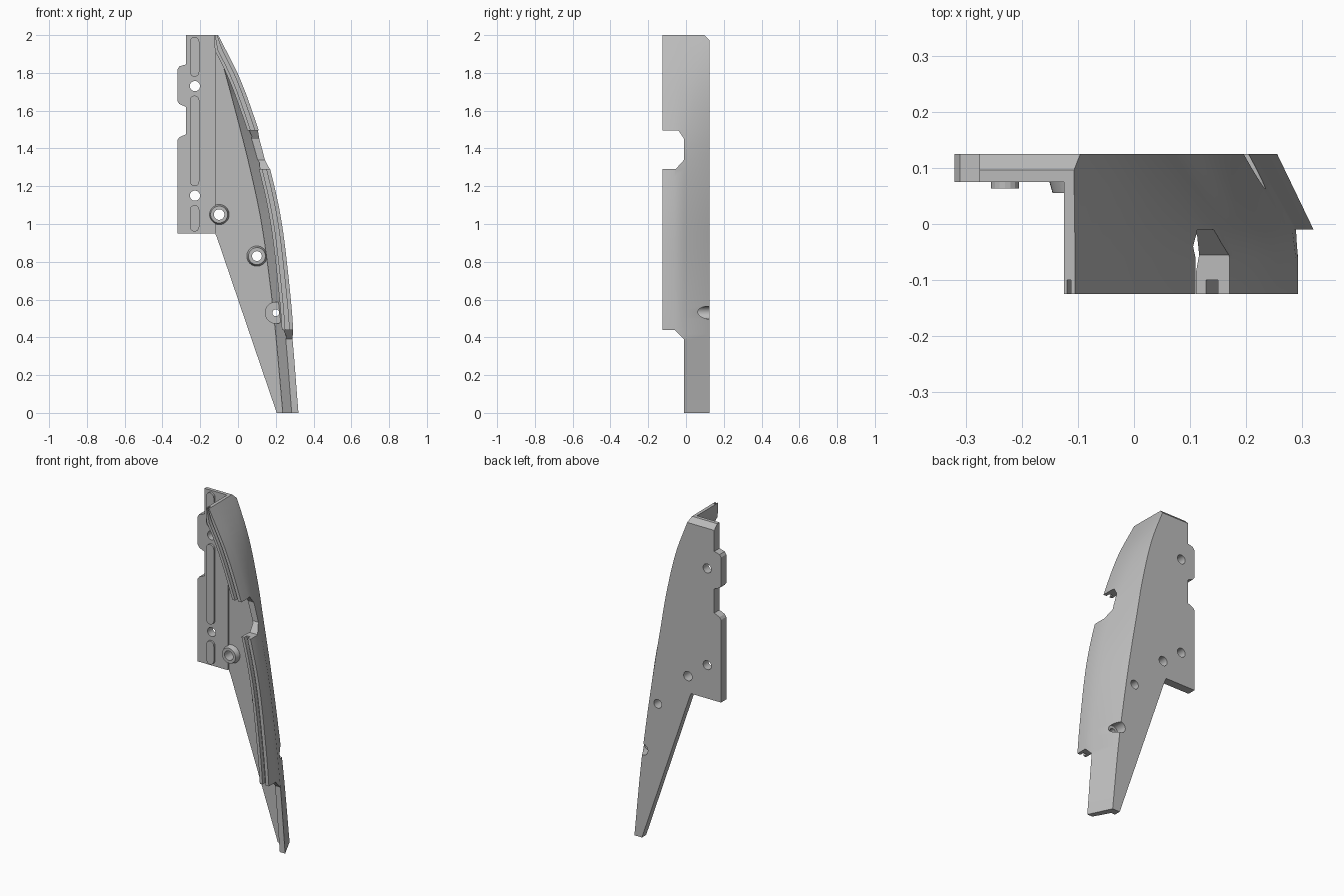
import bpy, bmesh, math

cube = bpy.data.objects.get("Cube")
if cube:
    bpy.data.objects.remove(cube, do_unlink=True)

gray = bpy.data.materials.new("plain_gray")
gray.use_nodes = True
gray.diffuse_color = (0.5, 0.5, 0.5, 1)
gray.node_tree.nodes["Principled BSDF"].inputs["Base Color"].default_value = (0.5, 0.5, 0.5, 1)

BACK, FRONT = 0.125, -0.125


def loft(name, rings):
    """Closed solid through a list of equally sized point rings."""
    bm = bmesh.new()
    loops = [[bm.verts.new(p) for p in ring] for ring in rings]
    for a, b in zip(loops, loops[1:]):
        for i in range(len(a)):
            j = (i + 1) % len(a)
            bm.faces.new((a[i], a[j], b[j], b[i]))
    bm.faces.new(loops[0])
    bm.faces.new(loops[-1])
    bmesh.ops.recalc_face_normals(bm, faces=bm.faces)
    mesh = bpy.data.meshes.new(name)
    bm.to_mesh(mesh)
    bm.free()
    mesh.materials.append(gray)
    ob = bpy.data.objects.new(name, mesh)
    bpy.context.collection.objects.link(ob)
    return ob


def prism_y(name, pts, lo, hi):
    return loft(name, [[(x, y, z) for x, z in pts] for y in (lo, hi)])


def prism_x(name, pts):
    return loft(name, [[(x, y, z) for y, z in pts] for x in (-1, 1)])


def circle(x, z, r, n=32):
    return [(x + r * math.cos(i * math.tau / n), z + r * math.sin(i * math.tau / n)) for i in range(n)]


def rod(name, x, z, r, lo, hi, r_front=None):
    rings = ((lo, r_front or r), (hi, r))
    return loft(name, [[(a, y, b) for a, b in circle(x, z, rad)] for y, rad in rings])


def cut(ob, cutters):
    for c in cutters:
        mod = ob.modifiers.new("cut", 'BOOLEAN')
        mod.operation, mod.solver, mod.object = 'DIFFERENCE', 'EXACT', c
    bpy.context.view_layer.update()
    mesh = bpy.data.meshes.new_from_object(ob.evaluated_get(bpy.context.evaluated_depsgraph_get()))
    ob.modifiers.clear()
    ob.data = mesh


# Curved edge: height, outer lip x, crease x, crease y, back edge x, inner foot x
KEYS = [(0, .305, .32, -.01, .255, .237),
        (.43, .293, .285, -.01, .212, .198),
        (.76, .263, .247, -.01, .168, .16),
        (1.04, .226, .208, -.01, .125, .118),
        (1.3, .168, .15, -.005, .08, .062),
        (1.5, .108, .092, .02, .045, .012),
        (1.77, .01, 0, .05, -.02, -.06),
        (2, -.105, -.107, .09, -.107, -.125)]


def sample(z):
    """Smooth interpolation of the key rows."""
    def slope(i, c):
        a, b = KEYS[max(i - 1, 0)], KEYS[min(i + 1, len(KEYS) - 1)]
        return (b[c] - a[c]) / (b[0] - a[0])
    k = max(i for i in range(len(KEYS) - 1) if KEYS[i][0] <= z)
    p, q = KEYS[k], KEYS[k + 1]
    h = q[0] - p[0]
    t = (z - p[0]) / h
    return [(2*t**3 - 3*t*t + 1) * p[c] + (t**3 - 2*t*t + t) * h * slope(k, c)
            + (3*t*t - 2*t**3) * q[c] + (t**3 - t*t) * h * slope(k + 1, c) for c in range(1, 6)]


def section(z):
    lip, crease, crease_y, back, foot = sample(z)
    inner = max(lip - 0.06, -0.125)
    g1, g2 = lip + (inner - lip) * 0.35, lip + (inner - lip) * 0.7
    pts = [(back, BACK), (crease, crease_y), (lip, -0.06), (lip, FRONT),
           (g1, FRONT), (g1, -0.1), (g2, -0.1), (g2, FRONT),
           (inner, FRONT), (inner, -0.085), (max(crease - 0.03, -0.125), -0.02),
           (foot, 0.075), (foot, BACK)]
    return [(x, y, z) for x, y in pts]


STEPS = 48
heights = [2 * i / STEPS for i in range(STEPS + 1)]
wall = loft("curved_wall", [section(z) for z in heights])

# Flat back plate: mounting strip and thinner web
strip = prism_y("mounting_strip", [
    (-.275, 2), (-.275, 1.845), (-.31, 1.835), (-.32, 1.82), (-.32, 1.65), (-.31, 1.635),
    (-.275, 1.62), (-.275, 1.475), (-.31, 1.46), (-.32, 1.445), (-.32, .95), (-.12, .95),
    (-.12, 2)], 0.075, BACK)
edge = [(sample(z)[4] + 0.006, z) for z in heights]
web = prism_y("web_plate", edge + [(-.12, 2), (-.12, .945), (-.112, .93), (.205, 0)], 0.085, BACK)

# Raised bars with rounded ends on the strip
for i, (lo, hi) in enumerate([(.96, 1.1), (1.2, 1.68), (1.78, 1.99)]):
    r, arc = 0.025, [k * math.pi / 8 for k in range(9)]
    outline = [(-.23 + r * math.cos(a), hi - r + r * math.sin(a)) for a in arc]
    outline += [(-.23 - r * math.cos(a), lo + r - r * math.sin(a)) for a in arc]
    prism_y(f"raised_bar_{i + 1}", outline, 0.063, 0.08)

# Bosses around the screw holes
upper_boss = rod("upper_boss", -.1, 1.05, .058, .055, .1, .045)
middle_boss = rod("middle_boss", .1, .83, .058, .055, .1, .045)
lower_boss = rod("lower_boss", .2, .53, .058, .02, .1)

# Cutters
holes = [rod("hole_cutter", x, z, r, -.5, .5) for x, z, r in
         [(-.228, 1.73, .027), (-.228, 1.15, .027), (-.1, 1.05, .028), (.1, .83, .026)]]
screw = rod("screw_cutter", .2, .53, .018, -.03, .5)
counterbore = rod("counterbore_cutter", .2, .53, .034, .06, .5)
notch = prism_x("notch_cutter", [(-.2, 1.495), (-.04, 1.495), (-.01, 1.45),
                                 (-.01, 1.34), (-.055, 1.29), (-.2, 1.29)])
tip = prism_x("tip_cutter", [(-.2, .44), (-.06, .44), (-.01, .39), (-.01, -.1), (-.2, -.1)])
chamfer = prism_x("chamfer_cutter", [(.095, 2.001), (.126, 1.97), (.15, 2.1), (.095, 2.1)])

cut(strip, holes[:3] + [chamfer])
cut(web, holes[2:] + [screw, counterbore, chamfer])
cut(wall, [notch, tip, counterbore, screw, chamfer])
cut(upper_boss, [holes[2]])
cut(middle_boss, [holes[3]])
cut(lower_boss, [screw, counterbore])
# Keep the lower boss from breaking through the sloped outer side
outside = loft("outside_cutter", [[(x, y, z) for x, y in (
    (sample(z)[3] - .01, BACK), (sample(z)[1] - .01, sample(z)[2]), (.6, -.01), (.6, BACK))]
    for z in (.4, .53, .66)])
cut(lower_boss, [outside])

for c in holes + [screw, counterbore, notch, tip, chamfer, outside]:
    bpy.data.objects.remove(c, do_unlink=True)

# Smooth curved surfaces, keep edges sharp
bpy.ops.object.select_all(action='DESELECT')
for ob in bpy.context.collection.objects:
    if ob.type == 'MESH' and gray.name in ob.data.materials:
        ob.select_set(True)
        bpy.context.view_layer.objects.active = ob
bpy.ops.object.shade_smooth_by_angle(angle=math.radians(20))
